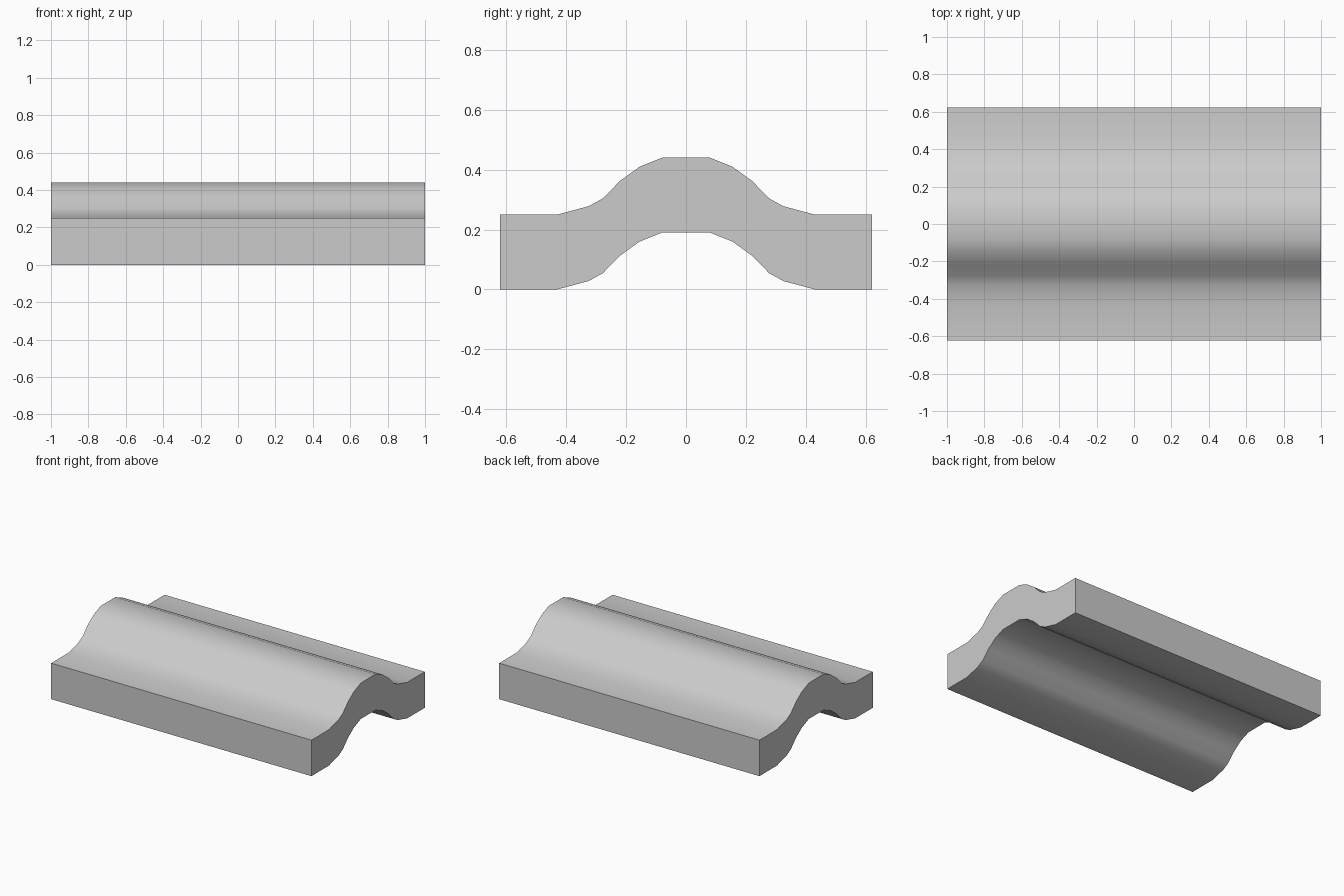
import bpy, bmesh, math
from mathutils import Vector

if "Cube" in bpy.data.objects:
    bpy.data.objects.remove(bpy.data.objects["Cube"])

THICKNESS = 0.25
# Right half of the underside wave as (y, z), mirrored for the left half
half = [(0.08, 0.19), (0.155, 0.16), (0.22, 0.113), (0.278, 0.054),
        (0.325, 0.028), (0.43, 0.0), (0.622, 0.0)]
profile = [(-y, z) for y, z in reversed(half)] + half

# Underside sheet running along x
bm = bmesh.new()
rows = [[bm.verts.new((x, y, z)) for x in (-1, 1)] for y, z in profile]
for a, b in zip(rows, rows[1:]):
    bm.faces.new((a[0], a[1], b[1], b[0]))

# Raise a copy straight up to form the solid wavy slab
sheet = bm.faces[:]
top = bmesh.ops.extrude_face_region(bm, geom=sheet, use_keep_orig=True)
verts = [g for g in top["geom"] if isinstance(g, bmesh.types.BMVert)]
bmesh.ops.translate(bm, verts=verts, vec=Vector((0, 0, THICKNESS)))
bmesh.ops.recalc_face_normals(bm, faces=bm.faces[:])

mesh = bpy.data.meshes.new("ridged_slab")
bm.to_mesh(mesh)
bm.free()
slab = bpy.data.objects.new("ridged_slab", mesh)
bpy.context.collection.objects.link(slab)

# Smooth wave, crisp borders
bpy.context.view_layer.objects.active = slab
slab.select_set(True)
bpy.ops.object.shade_smooth_by_angle(angle=math.radians(35))
